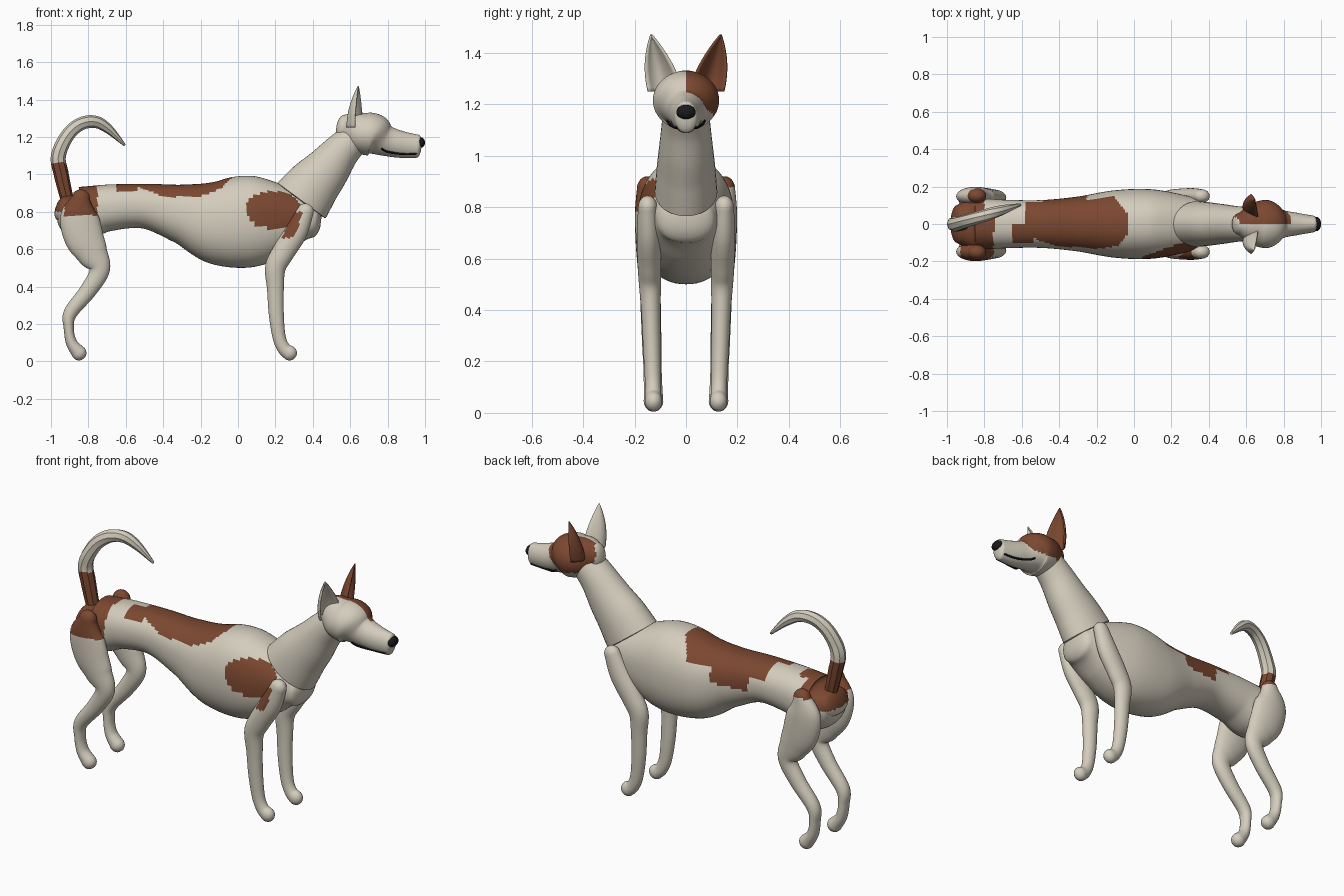
import bpy, bmesh, math
from mathutils import Vector

cube = bpy.data.objects.get("Cube")
if cube:
    bpy.data.objects.remove(cube)


def material(name, colour):
    mat = bpy.data.materials.new(name)
    mat.use_nodes = True
    mat.diffuse_color = (*colour, 1)
    mat.node_tree.nodes["Principled BSDF"].inputs["Base Color"].default_value = (*colour, 1)
    return mat


cream = material("cream coat", (.66, .61, .51))
brown = material("brown patch", (.2, .065, .03))
black = material("black", (.01, .01, .01))


def finish(name, bm, mats, rule=None):
    """Turn a bmesh into a smooth object, painting faces where the rule holds."""
    bmesh.ops.recalc_face_normals(bm, faces=bm.faces)
    if rule:
        for face in bm.faces:
            face.material_index = int(rule(*face.calc_center_median()))
    mesh = bpy.data.meshes.new(name)
    bm.to_mesh(mesh)
    bm.free()
    for mat in mats:
        mesh.materials.append(mat)
    ob = bpy.data.objects.new(name, mesh)
    bpy.context.collection.objects.link(ob)
    bpy.ops.object.select_all(action='DESELECT')
    ob.select_set(True)
    bpy.context.view_layer.objects.active = ob
    bpy.ops.object.shade_smooth_by_angle(angle=math.radians(40))
    return ob


def spline(points, steps):
    """Catmull-Rom interpolation of (x, z, radius) stations."""
    padded = [points[0], *points, points[-1]]
    result = []
    for a, b, c, d in zip(padded, padded[1:], padded[2:], padded[3:]):
        for k in range(steps):
            t = k / steps
            result.append([q + t / 2 * (r - p + t * (2 * p - 5 * q + 4 * r - s + t * (3 * (q - r) + s - p)))
                           for p, q, r, s in zip(a, b, c, d)])
    return result + [list(points[-1])]


def limb(name, stations, widen=(1, 0), sideways=lambda x, z: 0, caps=(1, 1),
         sides=32, steps=8, square=1, mats=(cream, brown), rule=None):
    """Skin a path in the side plane with oval rings and rounded ends.
    Half width is radius * widen[0] + widen[1]; sideways gives the y of the path."""
    path = spline(stations, steps)
    bm = bmesh.new()
    rings = []

    def add_ring(centre, along, depth, width):
        ring = []
        for i in range(sides):
            turn = math.tau * i / sides
            c, s = (math.copysign(abs(f) ** square, f) for f in (math.cos(turn), math.sin(turn)))
            offset = Vector((-along.z * c * depth, s * width, along.x * c * depth))
            ring.append(bm.verts.new(centre + offset))
        rings.append(ring)

    last = len(path) - 1
    for i, (x, z, r) in enumerate(path):
        before, after = path[max(i - 1, 0)], path[min(i + 1, last)]
        along = Vector((after[0] - before[0], 0, after[1] - before[1])).normalized()
        centre = Vector((x, sideways(x, z), z))
        width = r * widen[0] + widen[1]
        # Quarter-round steps past each end, a single ring elsewhere
        bulge = [k / 6 * math.pi / 2 for k in range(6)]
        if i == 0:
            turns, reach = bulge[::-1], -caps[0] * r
        elif i == last:
            turns, reach = bulge, caps[1] * r
        else:
            turns, reach = [0], 0
        for a in turns:
            add_ring(centre + along * reach * math.sin(a), along, r * math.cos(a), width * math.cos(a))

    for low, high in zip(rings, rings[1:]):
        for i in range(sides):
            j = (i + 1) % sides
            bm.faces.new((low[i], low[j], high[j], high[i]))
    bm.faces.new(rings[0])
    bm.faces.new(rings[-1])
    return finish(name, bm, mats, rule)


def ellipsoid(name, centre, radii, mat):
    bm = bmesh.new()
    bmesh.ops.create_uvsphere(bm, u_segments=24, v_segments=12, radius=1)
    bmesh.ops.scale(bm, vec=radii, verts=bm.verts)
    bmesh.ops.translate(bm, vec=centre, verts=bm.verts)
    return finish(name, bm, (mat,))


def in_oval(x, z, cx, cz, rx, rz):
    return ((x - cx) / rx) ** 2 + ((z - cz) / rz) ** 2 < 1


# Coat patches
def body_patch(x, y, z):
    rump = x < (-.75 if y < .05 else -.8) and z > .8
    spot = -.65 < x < -.54 and -.1 < y < 0 and z > .9
    flank = y < 0 and in_oval(x, z, .19, .81, .15, .1)
    # The saddle hangs lower and squarer on the left side
    if y > 0:
        hem = .8 if -.48 < x < -.25 else .88
    else:
        hem = .88 + .4 * max(0, abs(x + .3) - .1)
    saddle = -.58 < x < -.03 - .8 * max(0, abs(y) - .05) and z > hem
    return rump or spot or flank or saddle


def arm_patch(x, y, z):
    return y < 0 and .66 < z < .8 and abs(x - .29 - .4 * (z - .72)) < .03


def thigh_patch(x, y, z):
    return x > -.93 and z > (.78 if y < 0 else .88)


def face_patch(x, y, z):
    return y > 0 and in_oval(x, z, .69, .26 + 1, .15, .1)


# Body, neck and head
limb("body", [(-.94, .82, .07), (-.85, .79, .14), (-.7, .82, .125), (-.5, .83, .12), (-.3, .79, .16),
              (-.1, .745, .23), (.1, .75, .24), (.3, .76, .16), (.4, .75, .09)],
     widen=(.48, .07), caps=(.5, .5), sides=64, steps=16, square=.9, rule=body_patch)
limb("neck", [(.34, .86, .16), (.4, .94, .145), (.47, 1.02, .125), (.55, 1.12, .1), (.63, 1.2, .085)],
     widen=(.45, .05), caps=(.05, .5), sides=40)
limb("head", [(.56, 1.25, .07), (.61, 1.24, .095), (.67, 1.22, .112), (.73, 1.21, .112),
              (.79, 1.18, .083), (.87, 1.16, .072), (.96, 1.15, .062)],
     widen=(1.6, -.055), caps=(.5, .35), sides=48, steps=10, rule=face_patch)

# Nose and eyes
ellipsoid("nose", (.977, 0, 1.17), (.023, .038, .028), black)
ellipsoid("left_eye", (.76, .08, 1.257), (.02, .015, .015), black)
ellipsoid("right_eyelid", (.75, -.083, 1.268), (.02, .015, .01), cream)

# Tail, curling towards the left
limb("tail", [(-.915, .87, .035), (-.945, 1, .04), (-.96, 1.1, .04), (-.91, 1.21, .037), (-.84, 1.27, .035),
              (-.76, 1.28, .033), (-.69, 1.24, .025), (-.61, 1.16, .008)],
     sideways=lambda x, z: .3 * max(0, x + .95) if z > 1 else 0, sides=8,
     rule=lambda x, y, z: x < -.85 and z < 1.06)

for side, label in ((1, "left"), (-1, "right")):
    def splay(x, z):
        return side * (.125 + .03 * z)

    # Legs, from hip or shoulder down to the paw
    limb(label + "_front_leg", [(.36, .8, .045), (.31, .69, .06), (.24, .58, .06), (.2, .5, .055), (.2, .39, .045),
                                (.205, .25, .04), (.22, .13, .035), (.245, .07, .035), (.275, .045, .04)],
         widen=(.6, .01), sideways=splay, rule=arm_patch)
    limb(label + "_hind_leg", [(-.84, .87, .05), (-.85, .78, .1), (-.825, .67, .105), (-.78, .58, .085),
                               (-.74, .49, .055), (-.8, .38, .045), (-.895, .26, .037), (-.905, .18, .027),
                               (-.89, .1, .03), (-.85, .045, .04)],
         widen=(.2, .03), sideways=splay, rule=thigh_patch)

    # Mouth line following the muzzle
    limb(label + "_mouth_line", [(.77, 1.135, .005), (.8, 1.12, .006), (.87, 1.11, .006), (.95, 1.11, .006)],
         sideways=lambda x, z: side * (.034 + 1.2 * (.95 - x) ** 2), sides=8, mats=(black,))

    # Leaf-shaped ear, cupped and opening forwards
    bm = bmesh.new()
    rows = []
    for k in range(17):
        t = k / 16
        half = .065 * (1 - t * t) + .001
        row = []
        for j in range(-5, 6):
            s = j / 5
            x = .645 - half * (.9 * (1 - s * s) + .3 * s)
            row.append(bm.verts.new((x, side * (.08 + .055 * t + half * s), 1.25 + .22 * t)))
        rows.append(row)
    for low, high in zip(rows, rows[1:]):
        for a, b, c, d in zip(low, low[1:], high[1:], high):
            bm.faces.new((a, b, c, d))
    ear = finish(label + "_ear", bm, (brown if side > 0 else cream,))
    shell = ear.modifiers.new("thickness", 'SOLIDIFY')
    shell.thickness = .008
    shell.offset = 0
